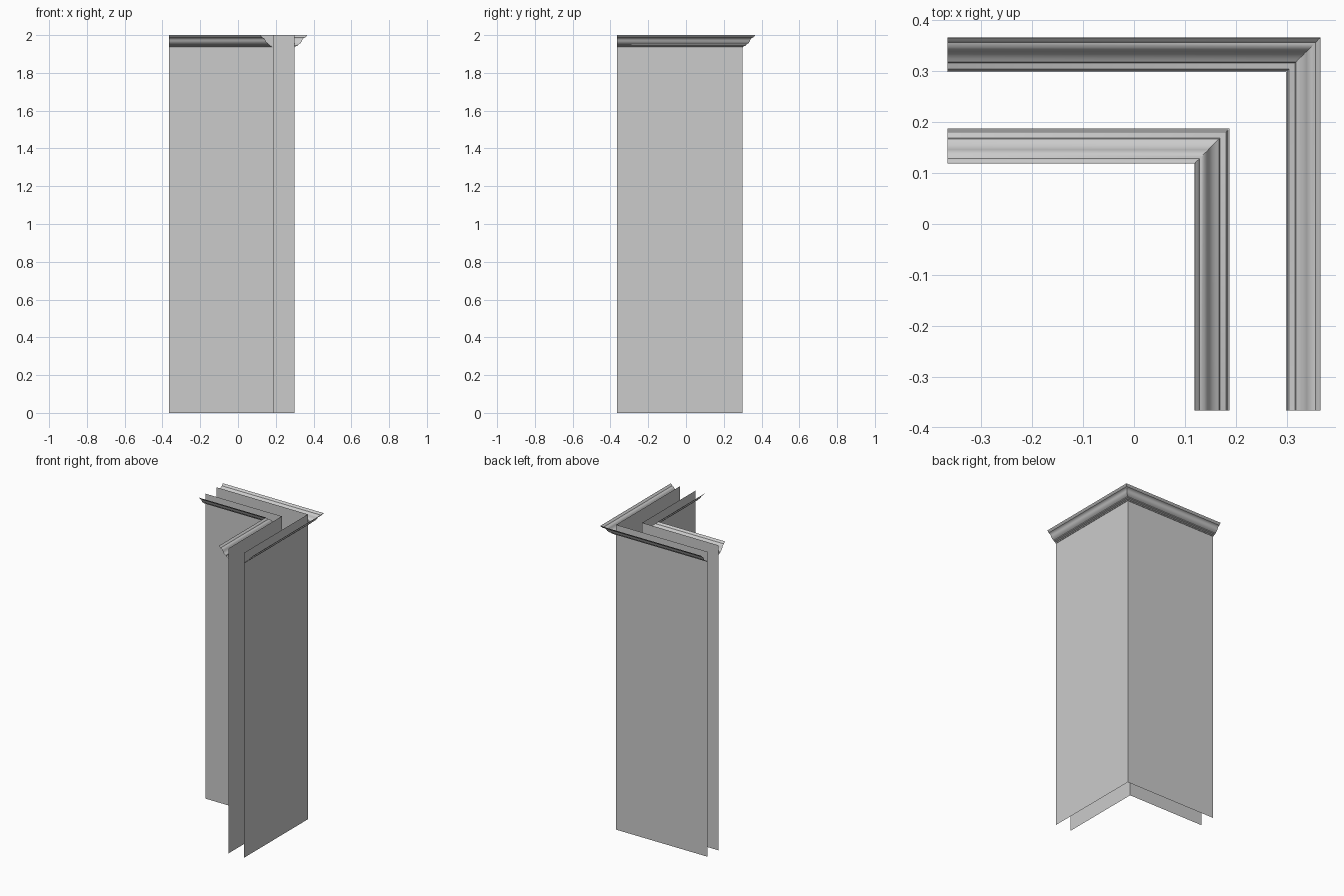
import bpy

if "Cube" in bpy.data.objects:
    bpy.data.objects.remove(bpy.data.objects["Cube"])

END = -0.366   # free ends of both wall runs
TOP = 2.0

# crown profile: (projection from wall, drop below the top)
CROWN = [(0.0, 0.065), (0.003, 0.065), (0.006, 0.060), (0.012, 0.058),
         (0.018, 0.056), (0.020, 0.051), (0.027, 0.047), (0.033, 0.042),
         (0.038, 0.036), (0.041, 0.029), (0.044, 0.022), (0.049, 0.017),
         (0.055, 0.014), (0.058, 0.013), (0.060, 0.009), (0.064, 0.006),
         (0.066, 0.004), (0.068, 0.0)]


def l_sweep(name, profile, smooth=False):
    """Sweep (corner coordinate, z) points along a mitred L-shaped path."""
    verts, faces = [], []
    for c, z in profile:
        verts += [(END, c, z), (c, c, z), (c, END, z)]
    for i in range(len(profile) - 1):
        for k in range(2):
            a = 3 * i + k
            faces.append((a, a + 1, a + 4, a + 3))
    mesh = bpy.data.meshes.new(name)
    mesh.from_pydata(verts, [], faces)
    ob = bpy.data.objects.new(name, mesh)
    bpy.context.collection.objects.link(ob)
    if smooth:
        bpy.context.view_layer.objects.active = ob
        ob.select_set(True)
        bpy.ops.object.shade_smooth_by_angle(angle=0.6)
        ob.select_set(False)
    return ob


# each wall sheet with its crown moulding: outside corner, then inside corner
for label, c, side in (("outside", 0.298, 1), ("inside", 0.187, -1)):
    wall = [(c, 0.0), (c, TOP)]
    crown = [(c + side * d, TOP - h) for d, h in CROWN]
    if side > 0:
        wall.reverse()
        crown.reverse()
    l_sweep(label + "_corner_wall", wall)
    l_sweep(label + "_crown_moulding", crown, True)
